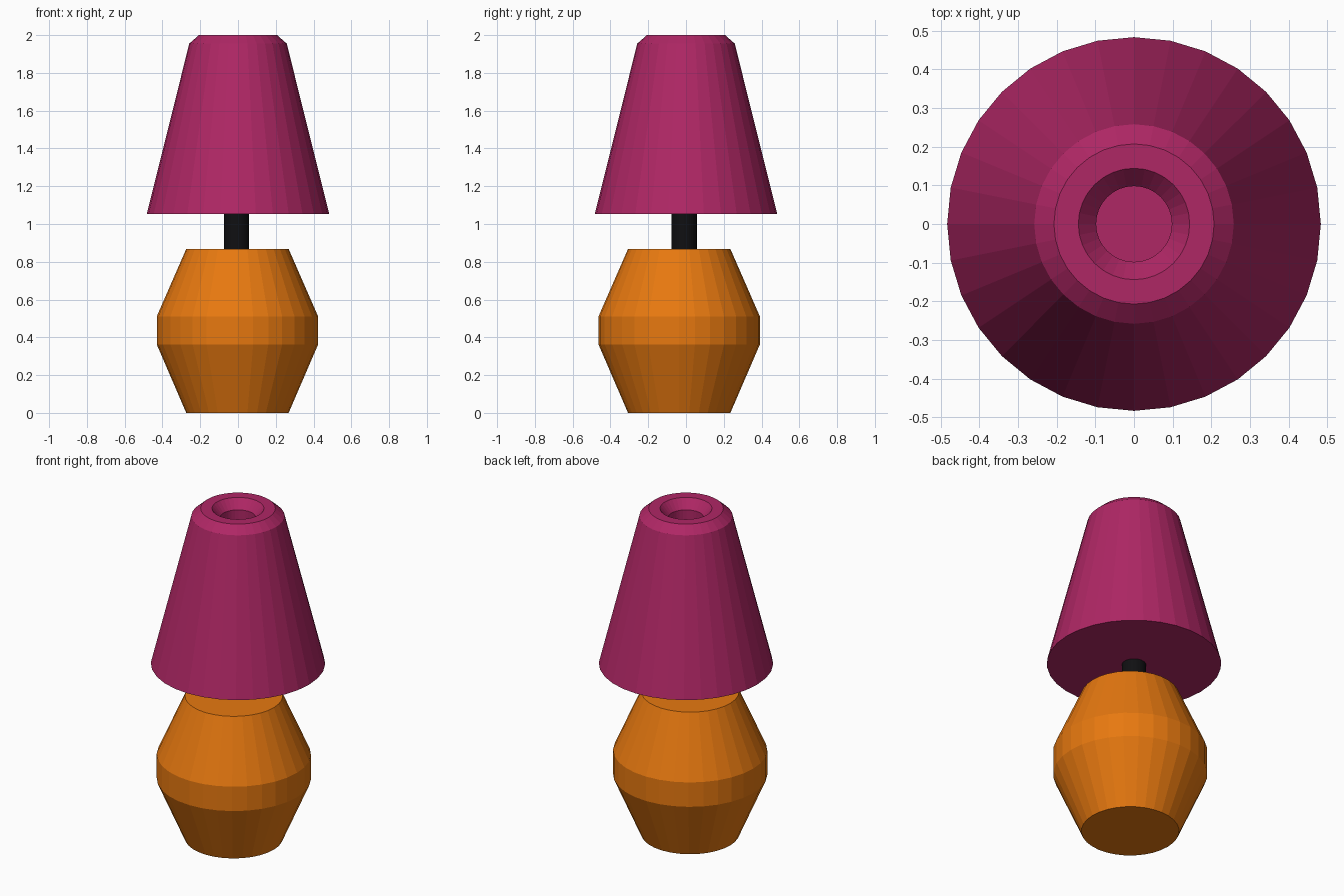
import bpy, bmesh, math

if "Cube" in bpy.data.objects:
    bpy.data.objects.remove(bpy.data.objects["Cube"])

SIDES = 32


def material(name, rgb):
    m = bpy.data.materials.new(name)
    m.diffuse_color = (*rgb, 1.0)
    m.use_nodes = True
    m.node_tree.nodes["Principled BSDF"].inputs["Base Color"].default_value = m.diffuse_color
    return m


def lathe(name, profile, centre, mat):
    """Closed flat-shaded solid from (radius, z) rings, capped at both ends."""
    bm = bmesh.new()
    rings = []
    for r, z in profile:
        angles = [2 * math.pi * i / SIDES for i in range(SIDES)]
        rings.append([bm.verts.new((r * math.cos(a), r * math.sin(a), z)) for a in angles])
    for lo, hi in zip(rings, rings[1:]):
        for i in range(SIDES):
            j = (i + 1) % SIDES
            bm.faces.new((lo[i], lo[j], hi[j], hi[i]))
    bm.faces.new(rings[0][::-1])
    bm.faces.new(rings[-1])
    bmesh.ops.recalc_face_normals(bm, faces=bm.faces)
    me = bpy.data.meshes.new(name)
    bm.to_mesh(me)
    bm.free()
    me.materials.append(mat)
    ob = bpy.data.objects.new(name, me)
    ob.location = (*centre, 0)
    bpy.context.collection.objects.link(ob)
    return ob


orange = material("orange", (0.80, 0.19, 0.005))
magenta = material("magenta", (0.43, 0.02, 0.13))
black = material("black", (0.005, 0.005, 0.006))

# Faceted body
lathe("lamp_base", [(0.271, 0), (0.427, 0.362), (0.427, 0.511), (0.271, 0.868)],
      (-0.003, -0.036), orange)

# Neck between body and shade
lathe("neck", [(0.067, 0.80), (0.067, 1.10)], (-0.008, -0.01), black)

# Shade with chamfered rim and a well in the top
lathe("shade", [(0.483, 1.053), (0.258, 1.955), (0.207, 2.0), (0.144, 2.0),
                (0.098, 1.945), (0.098, 1.75)], (0, 0), magenta)
